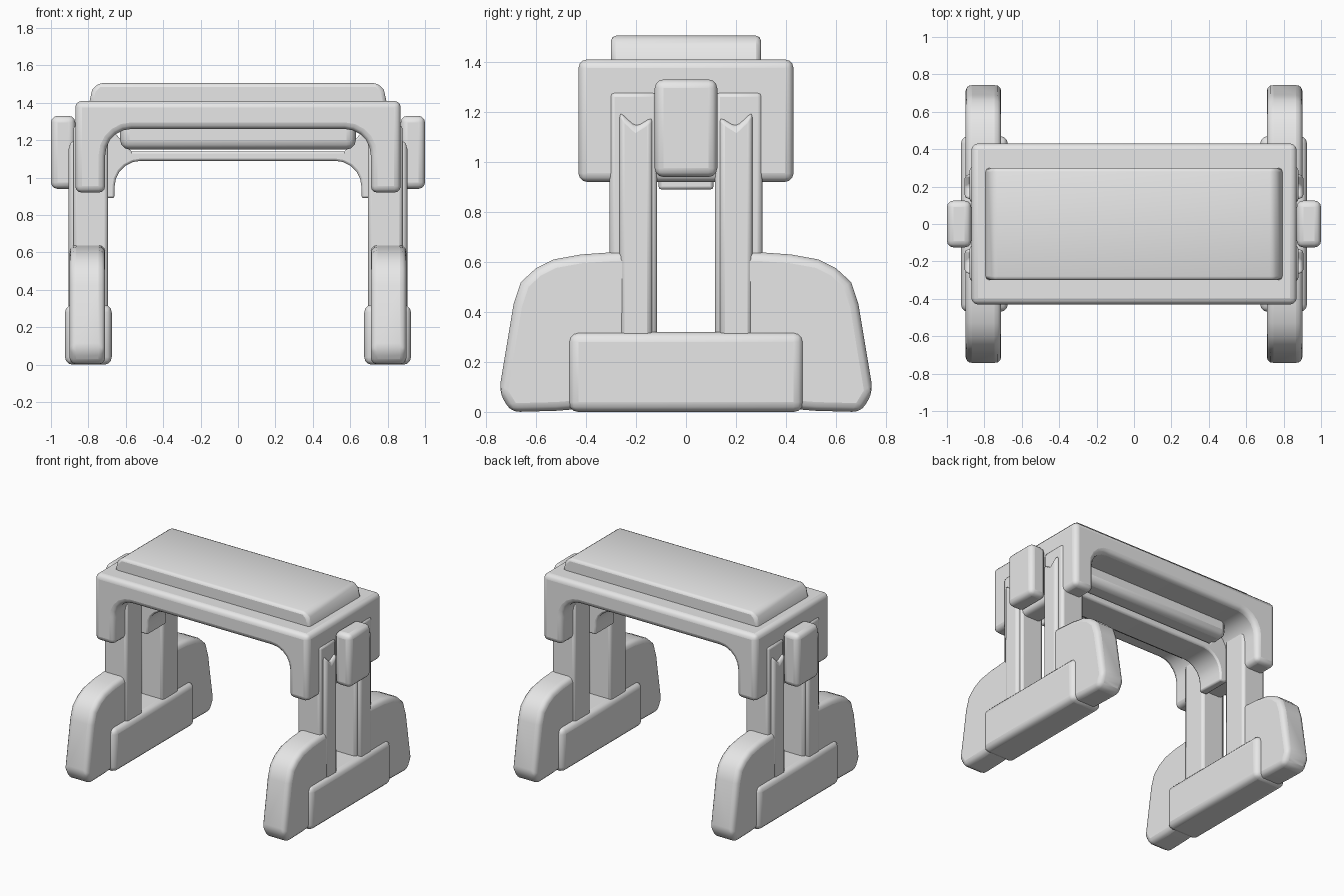
import bpy, bmesh, math
from mathutils import Vector

cube = bpy.data.objects.get("Cube")
if cube:
    bpy.data.objects.remove(cube, do_unlink=True)

grey = bpy.data.materials.new("light_grey")
grey.use_nodes = True
colour = (0.8, 0.8, 0.8, 1)
grey.diffuse_color = colour
grey.node_tree.nodes["Principled BSDF"].inputs["Base Color"].default_value = colour


def extrude(name, profile, axis, start, end, bevel=0.03, segments=2):
    """Extrude a 2D profile along x (profile is y, z) or along y (profile is x, z)."""
    bm = bmesh.new()

    def place(p):
        return (start, p[0], p[1]) if axis == "x" else (p[0], start, p[1])

    face = bm.faces.new([bm.verts.new(place(p)) for p in profile])
    new = bmesh.ops.extrude_face_region(bm, geom=[face])["geom"]
    move = Vector((end - start, 0, 0) if axis == "x" else (0, end - start, 0))
    bmesh.ops.translate(bm, vec=move, verts=[v for v in new if isinstance(v, bmesh.types.BMVert)])
    bmesh.ops.recalc_face_normals(bm, faces=bm.faces)
    mesh = bpy.data.meshes.new(name)
    bm.to_mesh(mesh)
    bm.free()
    mesh.materials.append(grey)
    obj = bpy.data.objects.new(name, mesh)
    bpy.context.collection.objects.link(obj)
    mod = obj.modifiers.new("rounded_edges", "BEVEL")
    mod.width, mod.segments = bevel, segments
    mod.limit_method, mod.angle_limit = "ANGLE", math.radians(35)
    bpy.ops.object.select_all(action="DESELECT")
    obj.select_set(True)
    bpy.context.view_layer.objects.active = obj
    bpy.ops.object.shade_smooth_by_angle(angle=math.radians(50))
    return obj


def box(name, x, y, z, bevel=0.03, segments=2):
    rect = [(y[0], z[0]), (y[1], z[0]), (y[1], z[1]), (y[0], z[1])]
    return extrude(name, rect, "x", x[0], x[1], bevel, segments)


def arch(half, foot, outer_top, inner_half, inner_top, radius, steps=5):
    """Symmetric arch outline with rounded inner corners."""
    inner = [(inner_half, foot)]
    for i in range(steps + 1):
        a = math.pi / 2 * i / steps
        inner.append((inner_half - radius + radius * math.cos(a),
                      inner_top - radius + radius * math.sin(a)))
    right = [(half, outer_top), (half, foot)] + inner
    return right + [(-x, z) for x, z in reversed(right)]


# Top body: thick arch, raised panel and the bar beneath it
extrude("body_arch", arch(0.87, 0.92, 1.41, 0.71, 1.26, 0.14), "y", -0.43, 0.43, 0.035, 3)
panel = [(-0.80, 1.38), (0.80, 1.38), (0.78, 1.47), (0.745, 1.505), (-0.745, 1.505), (-0.78, 1.47)]
extrude("top_panel", panel, "y", -0.30, 0.30, 0.02)
box("underside_bar", (-0.63, 0.63), (-0.22, 0.22), (1.15, 1.32), 0.05, 3)

# Thin inner brace spanning between the two ends
extrude("inner_brace", arch(0.72, 0.89, 1.14, 0.66, 1.09, 0.14), "y", -0.11, 0.11, 0.012)

# One half of the foot outline, rounded over the top
wing = [(0.20, 0.03), (0.52, 0.005), (0.70, 0.0), (0.748, 0.08), (0.69, 0.43),
        (0.66, 0.52), (0.60, 0.575), (0.53, 0.61), (0.42, 0.63), (0.28, 0.64), (0.20, 0.64)]

for side, s in (("left", 1), ("right", -1)):
    def span(a, b):
        return sorted((s * a, s * b))

    box(side + "_side_pad", span(0.87, 1.0), (-0.125, 0.125), (0.94, 1.33), 0.035, 3)
    box(side + "_foot_bar", span(0.675, 0.925), (-0.47, 0.47), (0.0, 0.32), 0.04, 3)
    # Gusset joining the inner brace to the body end
    gusset = [(s * 0.72, 0.95), (s * 0.64, 1.06), (s * 0.55, 1.12), (s * 0.66, 1.24), (s * 0.72, 1.28)]
    extrude(side + "_gusset", gusset, "y", -0.11, 0.11, 0.01)

    for end, t in (("front", -1), ("back", 1)):
        name = side + "_" + end
        lo, hi = span(0.71, 0.90)
        extrude(name + "_foot", [(t * y, z) for y, z in wing], "x", lo, hi, 0.035, 3)
        box(name + "_post", span(0.695, 0.88), sorted((t * 0.115, t * 0.305)), (0.25, 1.28), 0.02)
        # Raised rib with a slanted top
        rib = [(t * 0.135, 0.28), (t * 0.265, 0.28), (t * 0.265, 1.20), (t * 0.20, 1.14), (t * 0.135, 1.18)]
        lo, hi = span(0.84, 0.905)
        extrude(name + "_rib", rib, "x", lo, hi, 0.02)
